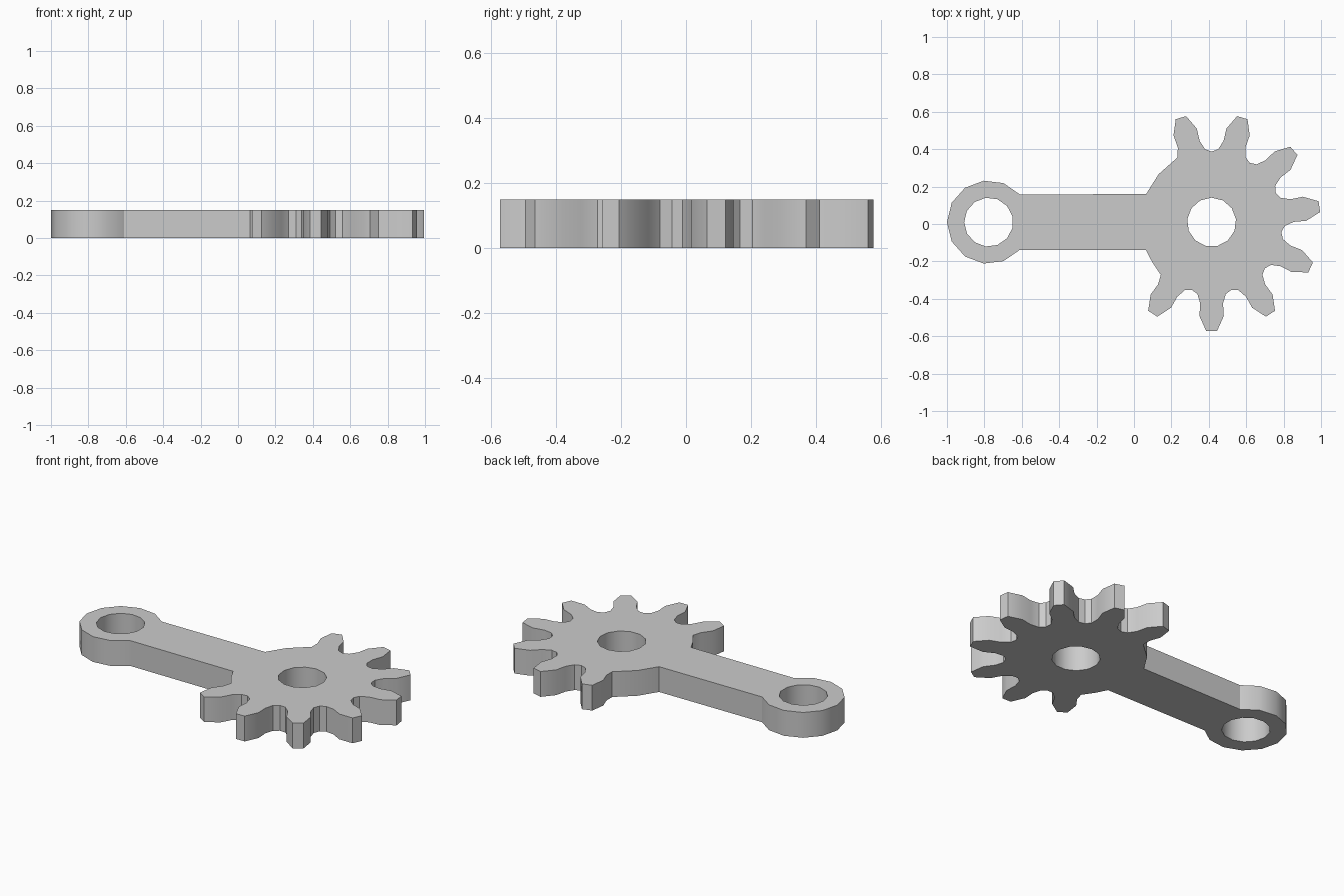
import bpy, bmesh
from math import radians, cos, sin, pi
from mathutils import Vector, Matrix

cube = bpy.data.objects.get("Cube")
if cube:
    bpy.data.objects.remove(cube, do_unlink=True)

THICK = 0.15
GEAR = Vector((0.415, 0.01))
EYE = Vector((-0.777, 0.01))
TEETH = 11
STEP = 360 / TEETH

grey = bpy.data.materials.new("plain grey")
grey.use_nodes = True
colour = (0.6, 0.6, 0.6, 1)
grey.diffuse_color = colour
grey.node_tree.nodes["Principled BSDF"].inputs["Base Color"].default_value = colour


def polar(centre, radius, degrees):
    a = radians(degrees)
    return centre + Vector((cos(a), sin(a))) * radius


def ring(centre, radius, start, sides=13):
    return [polar(centre, radius, start + i * 360 / sides) for i in range(sides)]


# Half a tooth: (distance along the tooth, half width), root to tip
HALF = [(0.384, 0.076), (0.435, 0.061), (0.502, 0.065), (0.582, 0.029)]
TOOTH = [(r, -w) for r, w in HALF] + [(r, w) for r, w in reversed(HALF)]


def tooth(degrees):
    turn = Matrix.Rotation(radians(degrees), 2)
    return [GEAR + turn @ Vector(p) for p in TOOTH]


# Outline, counter-clockwise: toothed sector, smooth back of the hub, arm, eye
outline = [Vector((0.065, -0.14)), polar(GEAR, 0.383, 214)]
first = 270 - STEP
for i in range(8):
    angle = first + i * STEP
    outline += tooth(angle)
    if i < 7:
        outline.append(polar(GEAR, 0.377, angle + STEP / 2))
outline += [polar(GEAR, 0.382, 138), Vector((0.065, 0.16))]
outline += [polar(EYE, 0.223, 41.5 + i * 27.7) for i in range(11)]

loops = [outline, ring(GEAR, 0.131, 90), ring(EYE, 0.131, 180)]

# Fill the flat plate around its two bores, then raise it
bm = bmesh.new()
for pts in loops:
    verts = [bm.verts.new((p.x, p.y, 0)) for p in pts]
    for a, b in zip(verts, verts[1:] + verts[:1]):
        bm.edges.new((a, b))
bmesh.ops.triangle_fill(bm, edges=bm.edges[:], use_beauty=True)
raised = bmesh.ops.extrude_face_region(bm, geom=bm.faces[:], use_keep_orig=True)
top = [g for g in raised["geom"] if isinstance(g, bmesh.types.BMVert)]
bmesh.ops.translate(bm, verts=top, vec=(0, 0, THICK))
bmesh.ops.recalc_face_normals(bm, faces=bm.faces[:])

mesh = bpy.data.meshes.new("gear_lever")
bm.to_mesh(mesh)
bm.free()
mesh.materials.append(grey)
lever = bpy.data.objects.new("gear_lever", mesh)
bpy.context.collection.objects.link(lever)

# Smooth the curved walls, keep the rims and corners sharp
bpy.ops.object.select_all(action="DESELECT")
lever.select_set(True)
bpy.context.view_layer.objects.active = lever
bpy.ops.object.shade_smooth_by_angle(angle=radians(30))
